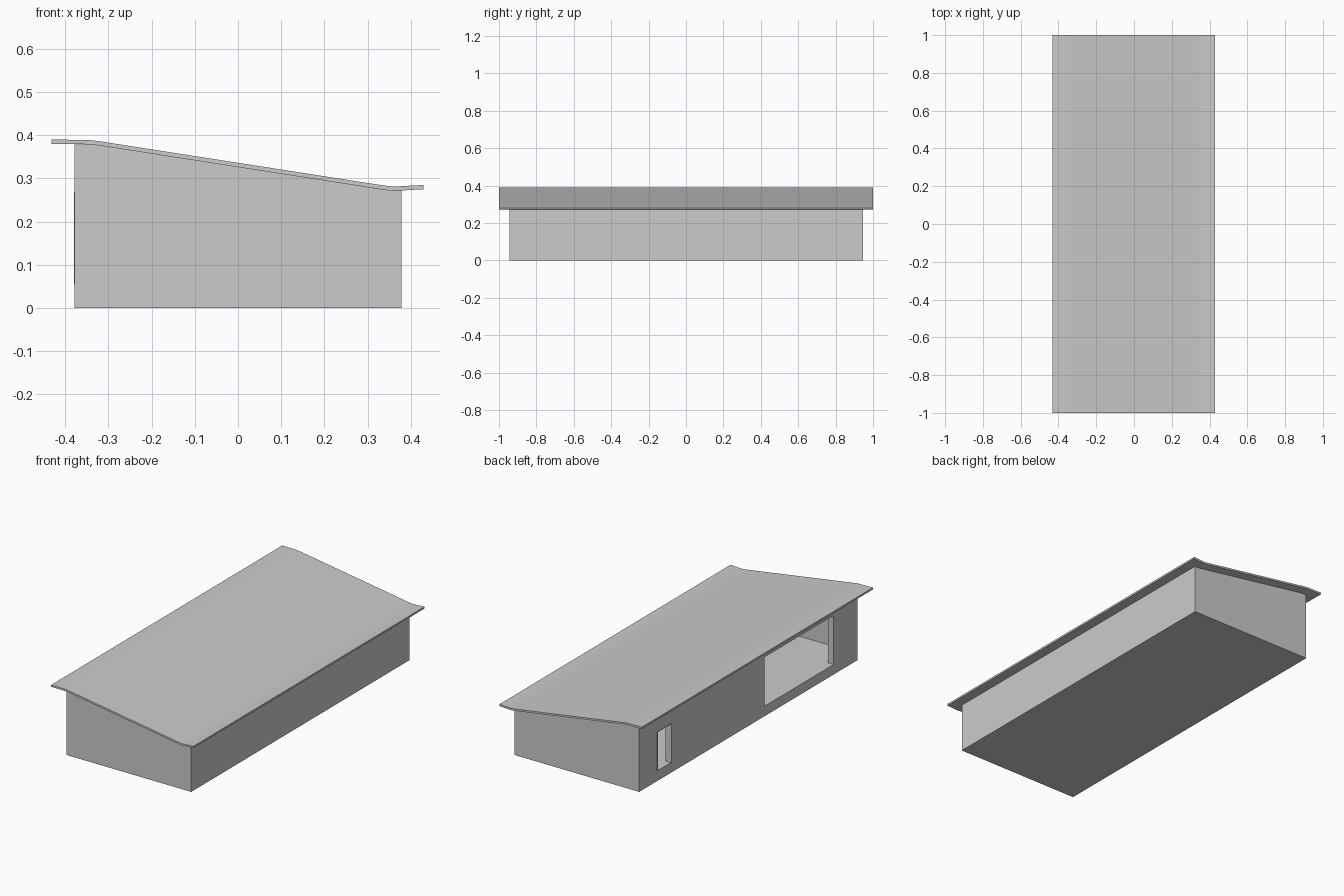
import bpy, bmesh

if "Cube" in bpy.data.objects:
    bpy.data.objects.remove(bpy.data.objects["Cube"])

WALL_X, WALL_Y = 0.378, 0.945   # outer half sizes of the walls
T = 0.033                       # wall thickness
FLOOR = 0.055                   # raised floor level


def make_object(name, bm):
    bmesh.ops.recalc_face_normals(bm, faces=bm.faces)
    mesh = bpy.data.meshes.new(name)
    bm.to_mesh(mesh)
    bm.free()
    obj = bpy.data.objects.new(name, mesh)
    bpy.context.collection.objects.link(obj)
    return obj


def prism(name, profile, half_y):
    """Extrude an (x, z) outline along y."""
    bm = bmesh.new()
    face = bm.faces.new([bm.verts.new((x, -half_y, z)) for x, z in profile])
    ext = bmesh.ops.extrude_face_region(bm, geom=[face])
    moved = [g for g in ext["geom"] if isinstance(g, bmesh.types.BMVert)]
    bmesh.ops.translate(bm, verts=moved, vec=(0, 2 * half_y, 0))
    return make_object(name, bm)


def add_box(bm, lo, hi):
    verts = bmesh.ops.create_cube(bm, size=1)["verts"]
    for v in verts:
        v.co = [(a + b) / 2 + c * (b - a) for a, b, c in zip(lo, hi, v.co)]


def box(name, lo, hi):
    bm = bmesh.new()
    add_box(bm, lo, hi)
    return make_object(name, bm)


def cut(target, cutter):
    bpy.context.view_layer.objects.active = target
    mod = target.modifiers.new("cut", "BOOLEAN")
    mod.operation, mod.solver, mod.object = "DIFFERENCE", "EXACT", cutter
    bpy.ops.object.modifier_apply(modifier=mod.name)
    bpy.data.objects.remove(cutter)


# Roof sheet: sloped, with flattened eaves on both sides
roof_top = [(-0.432, 0.39), (-0.345, 0.389), (-0.32, 0.386),
            (0.335, 0.284), (0.36, 0.281), (0.43, 0.285)]
roof_under = [(x, z - 0.01) for x, z in roof_top]
roof = prism("roof", roof_top + roof_under[::-1], 1.0)

# Walls and raised floor: hollow shell following the roof underside
wall_top = [(WALL_X, 0.272)] + roof_under[4:0:-1] + [(-WALL_X, 0.379)]
house = prism("walls", [(-WALL_X, 0), (WALL_X, 0)] + wall_top, WALL_Y)
inner = WALL_X - T
cut(house, box("room_cutter", (-inner, -WALL_Y + T, FLOOR),
               (inner, WALL_Y - T, 0.6)))

# Openings on the tall side: wide entrance and narrow doorway
cut(house, box("entrance_cutter", (-0.45, -0.738, FLOOR), (-0.3, -0.139, 0.323)))
door_y, door_z = (0.667, 0.789), (FLOOR, 0.27)
cut(house, box("door_cutter", (-0.45, door_y[0], door_z[0]),
               (-0.3, door_y[1], door_z[1])))

# Thin lining of the narrow doorway, standing slightly proud of the wall
x0, x1, t = -WALL_X - 0.002, -inner, 0.003
bm = bmesh.new()
for y in (door_y[0], door_y[1] - t):
    add_box(bm, (x0, y, door_z[0]), (x1, y + t, door_z[1]))
add_box(bm, (x0, door_y[0] + t, door_z[1] - t), (x1, door_y[1] - t, door_z[1]))
make_object("door_lining", bm)

# Soft shading across the gentle roof bends
bpy.ops.object.select_all(action="DESELECT")
roof.select_set(True)
bpy.context.view_layer.objects.active = roof
bpy.ops.object.shade_smooth_by_angle()
